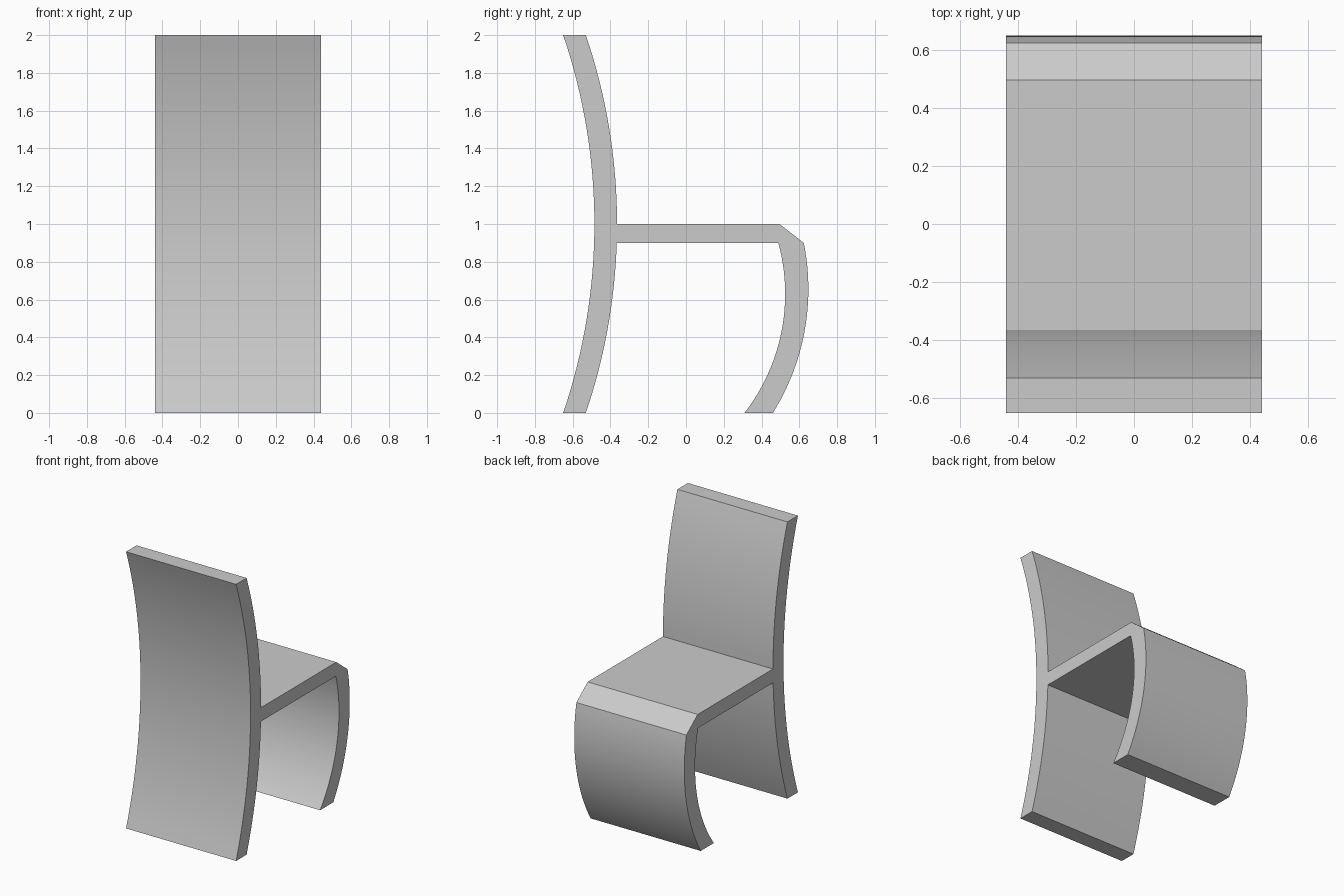
import bpy
import bmesh
import math
from mathutils import Vector

if "Cube" in bpy.data.objects:
    bpy.data.objects.remove(bpy.data.objects["Cube"], do_unlink=True)

HALF_WIDTH = 0.44
SEAT_TOP, SEAT_BOTTOM = 1.0, 0.9


def arc(crest_y, crest_z, radius, z_start, z_end, steps):
    """Profile points (y, z) on a circle whose furthest +y point is the crest."""
    a0 = math.asin((z_start - crest_z) / radius)
    a1 = math.asin((z_end - crest_z) / radius)
    angles = [a0 + (a1 - a0) * i / steps for i in range(steps + 1)]
    return [(crest_y - radius + radius * math.cos(a),
             crest_z + radius * math.sin(a)) for a in angles]


# Side outline: back panel, seat and curled front support in one ribbon
BACK_R = 3.11
outline = arc(-0.485, 1.0, BACK_R, 2, 0, 32)                     # rear of back panel
outline += arc(-0.365, 1.0, BACK_R, 0, SEAT_BOTTOM, 16)          # panel below the seat
outline += arc(0.525, 0.63, 1.03, SEAT_BOTTOM, 0, 24)            # inside of support
outline += arc(0.648, 0.655, 1.235, 0, SEAT_BOTTOM, 24)          # outside of support
outline += [(0.495, SEAT_TOP)]                                   # bevelled seat edge
outline += arc(-0.365, 1.0, BACK_R, SEAT_TOP, 2, 16)             # panel above the seat

# Extrude the outline across the width
bm = bmesh.new()
side = bm.faces.new([bm.verts.new((-HALF_WIDTH, y, z)) for y, z in outline])
extruded = bmesh.ops.extrude_face_region(bm, geom=[side], use_keep_orig=True)
moved = [v for v in extruded["geom"] if isinstance(v, bmesh.types.BMVert)]
bmesh.ops.translate(bm, verts=moved, vec=Vector((2 * HALF_WIDTH, 0, 0)))
bmesh.ops.recalc_face_normals(bm, faces=bm.faces)
mesh = bpy.data.meshes.new("chair_body")
bm.to_mesh(mesh)
bm.free()

chair = bpy.data.objects.new("chair_body", mesh)
bpy.context.collection.objects.link(chair)

# Plain grey finish
grey = bpy.data.materials.new("light_grey")
grey.use_nodes = True
colour = (0.6, 0.6, 0.6, 1)
grey.diffuse_color = colour
grey.node_tree.nodes["Principled BSDF"].inputs["Base Color"].default_value = colour
mesh.materials.append(grey)

# Smooth curves, crisp corners
bpy.ops.object.select_all(action="DESELECT")
chair.select_set(True)
bpy.context.view_layer.objects.active = chair
bpy.ops.object.shade_smooth_by_angle(angle=math.radians(25))
